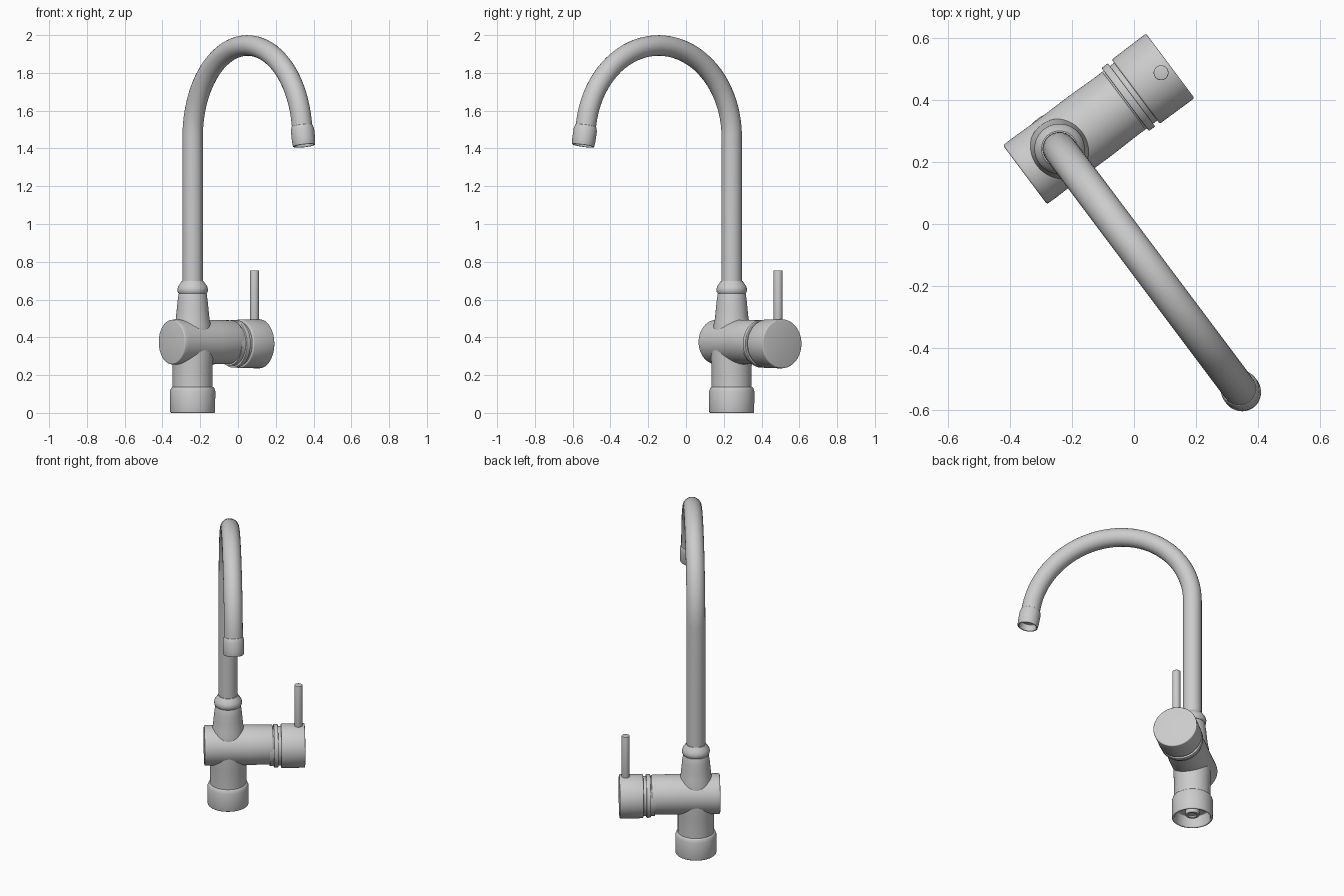
import bpy, bmesh, math
from mathutils import Matrix, Vector

if "Cube" in bpy.data.objects:
    bpy.data.objects.remove(bpy.data.objects["Cube"], do_unlink=True)

# One brushed grey metal for every part
metal = bpy.data.materials.new("grey metal")
metal.use_nodes = True
GREY = (0.6, 0.6, 0.6, 1)
metal.diffuse_color = GREY
metal.node_tree.nodes["Principled BSDF"].inputs["Base Color"].default_value = GREY

# Tap frame: local z is the post, local x the valve body, local -y the spout
TAP = Matrix.Translation((-0.24, 0.242, 0)) @ Matrix.Rotation(math.atan2(0.6, 0.8), 4, 'Z')
SIDEWAYS = Matrix.Translation((0, 0, 0.375)) @ Matrix.Rotation(math.pi / 2, 4, 'Y')


def activate(obj):
    bpy.ops.object.select_all(action='DESELECT')
    obj.select_set(True)
    bpy.context.view_layer.objects.active = obj


def lathe(name, profile, place=Matrix(), bevel=0.006, steps=64):
    """Turn a (radius, height) profile around local z, rounding its sharp rims."""
    bm = bmesh.new()
    verts = [bm.verts.new((r, 0, h)) for r, h in profile]
    edges = [bm.edges.new(pair) for pair in zip(verts, verts[1:])]
    bmesh.ops.spin(bm, geom=verts + edges, axis=(0, 0, 1), cent=(0, 0, 0),
                   angle=math.tau, steps=steps)
    bmesh.ops.remove_doubles(bm, verts=bm.verts, dist=0.0001)
    bmesh.ops.recalc_face_normals(bm, faces=bm.faces)
    mesh = bpy.data.meshes.new(name)
    bm.to_mesh(mesh)
    bm.free()
    mesh.materials.append(metal)
    obj = bpy.data.objects.new(name, mesh)
    bpy.context.collection.objects.link(obj)
    obj.matrix_world = TAP @ place
    activate(obj)
    if bevel:
        mod = obj.modifiers.new("rounded rims", 'BEVEL')
        mod.width, mod.segments = bevel, 3
        mod.limit_method, mod.angle_limit = 'ANGLE', math.radians(35)
        bpy.ops.object.modifier_apply(modifier=mod.name)
    bpy.ops.object.shade_smooth_by_angle(angle=math.radians(35))
    return obj


# Post: hollow foot, lower stem
lathe("base_collar", [(0, 0.07), (0.1, 0.07), (0.105, 0), (0.119, 0), (0.12, 0.115),
                      (0.112, 0.137), (0, 0.137)])
lathe("base_inlet", [(0, 0.03), (0.025, 0.03), (0.025, 0.02), (0.04, 0.02),
                     (0.04, 0.08), (0, 0.08)], bevel=0.002)
lathe("lower_stem", [(0, 0.12), (0.106, 0.12), (0.106, 0.25), (0.109, 0.28),
                     (0.109, 0.36), (0, 0.36)], bevel=0)

# Neck and collar under the spout
lathe("neck", [(0, 0.4), (0.1, 0.4), (0.097, 0.46), (0.089, 0.5), (0.085, 0.54),
               (0.08, 0.59), (0.074, 0.632), (0, 0.632)], bevel=0.003)
lathe("neck_collar", [(0, 0.632), (0.074, 0.632), (0.08, 0.642), (0.081, 0.655),
                      (0.077, 0.67), (0.067, 0.684), (0.058, 0.698), (0, 0.698)], bevel=0)

# Valve body, ring, knob, along local x
lathe("valve_body", [(0, -0.139), (0.118, -0.139), (0.119, -0.11), (0.117, 0),
                     (0.118, 0.12), (0.115, 0.26), (0, 0.26)], SIDEWAYS)
KNOB = Matrix.Translation((0, 0, -0.009)) @ SIDEWAYS
lathe("valve_core", [(0, 0.24), (0.116, 0.24), (0.116, 0.33), (0, 0.33)], KNOB, bevel=0)
lathe("valve_ring", [(0, 0.265), (0.127, 0.265), (0.127, 0.29), (0, 0.29)], KNOB, bevel=0.003)
lathe("knob", [(0, 0.307), (0.129, 0.307), (0.13, 0.446), (0, 0.446)], KNOB)

# Lever standing on the knob
lathe("lever", [(0, 0.45), (0.024, 0.45), (0.024, 0.755), (0, 0.755)],
      Matrix.Translation((0.409, 0, 0)), bevel=0.003, steps=32)

# Spout pipe: straight rise, arch, short straight run into the nozzle
R, RISE, TILT = 0.484, 1.461, math.radians(10)
path = [Vector((0, 0, 0.66)), Vector((0, 0, 1.06))]
ARC = 40
for i in range(ARC + 1):
    a = math.pi - (math.pi - TILT) * i / ARC
    path.append(Vector((0, -R - R * math.cos(a), RISE + R * math.sin(a))))
down = Vector((0, -math.sin(TILT), -math.cos(TILT)))
tip = path[-1] + down * 0.133
path.append(path[-1] + down * 0.06)

curve = bpy.data.curves.new("spout_pipe", 'CURVE')
curve.dimensions = '3D'
curve.bevel_depth, curve.bevel_resolution = 0.0545, 10
curve.use_fill_caps = True
spline = curve.splines.new('POLY')
spline.points.add(len(path) - 1)
for point, co in zip(spline.points, path):
    point.co = (*co, 1)
curve.materials.append(metal)
pipe = bpy.data.objects.new("spout_pipe", curve)
bpy.context.collection.objects.link(pipe)
pipe.matrix_world = TAP
activate(pipe)
bpy.ops.object.convert(target='MESH')
bpy.ops.object.shade_smooth_by_angle(angle=math.radians(35))

# Hollow nozzle, its local z running back up the pipe
nozzle_place = Matrix.Translation(tip) @ (-down).to_track_quat('Z', 'Y').to_matrix().to_4x4()
lathe("nozzle", [(0, 0.04), (0.048, 0.04), (0.051, 0), (0.059, 0), (0.062, 0.03),
                 (0.062, 0.085), (0.056, 0.108), (0, 0.108)], nozzle_place, bevel=0.003)
